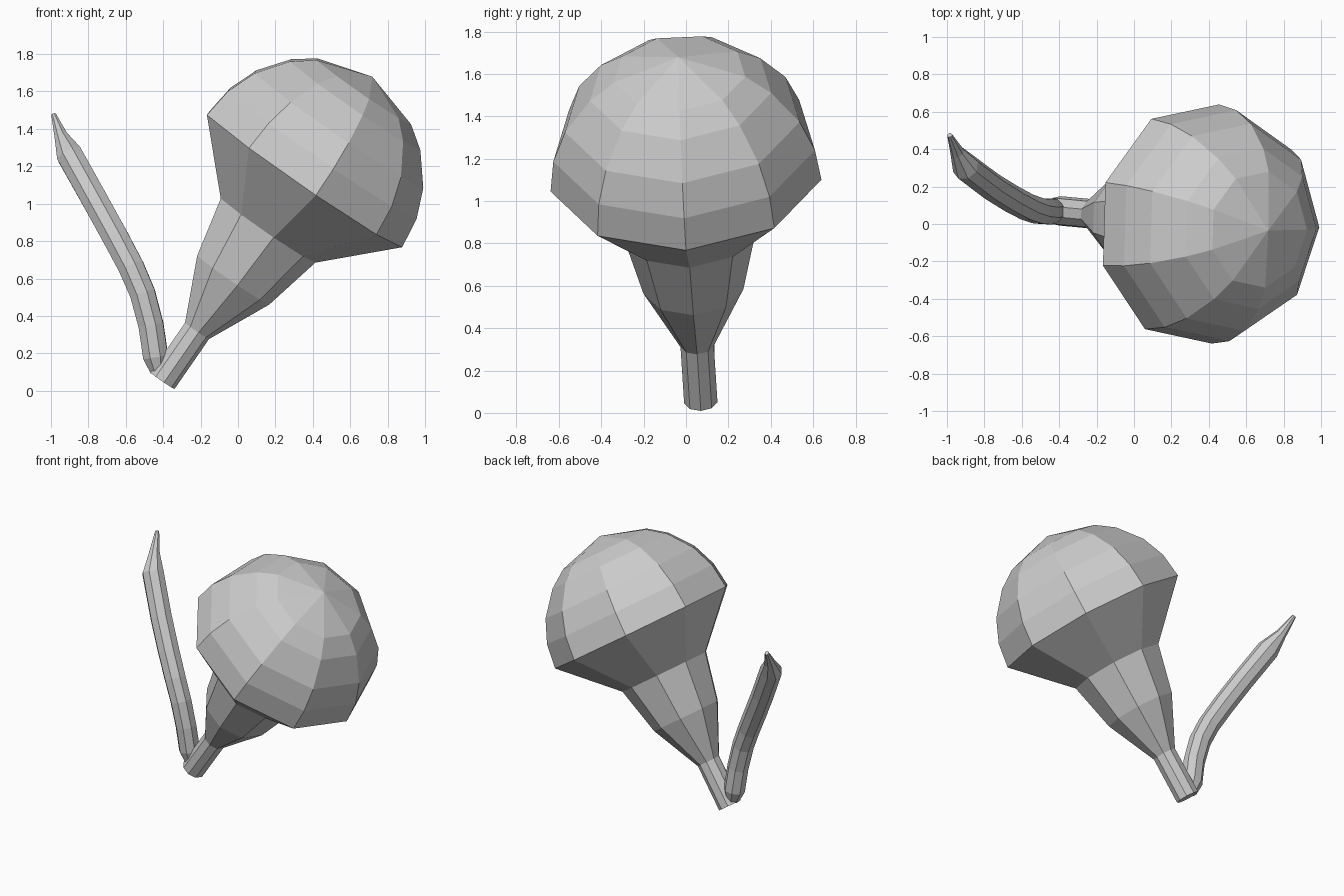
import bpy, bmesh, math
from mathutils import Vector

cube = bpy.data.objects.get("Cube")
if cube:
    bpy.data.objects.remove(cube, do_unlink=True)

grey = bpy.data.materials.new("plain grey")
grey.use_nodes = True
GREY = (0.6, 0.6, 0.6, 1)
grey.diffuse_color = GREY
grey.node_tree.nodes["Principled BSDF"].inputs["Base Color"].default_value = GREY


def loft(name, rings, sides, ref):
    """Skin rings of (centre, axis, radius); a radius of zero makes a point."""
    bm = bmesh.new()
    loops = []
    for centre, axis, radius in rings:
        u = (ref - axis * ref.dot(axis)).normalized()
        v = axis.cross(u)
        if radius == 0:
            loops.append([bm.verts.new(centre)])
            continue
        angles = [math.tau * i / sides for i in range(sides)]
        loops.append([bm.verts.new(centre + radius * (u * math.cos(a) + v * math.sin(a)))
                      for a in angles])
    for low, high in zip(loops, loops[1:]):
        for i in range(sides):
            j = (i + 1) % sides
            if len(high) == 1:
                bm.faces.new((low[i], low[j], high[0]))
            else:
                bm.faces.new((low[i], low[j], high[j], high[i]))
    for end in (loops[0], loops[-1]):
        if len(end) > 1:
            bm.faces.new(end)
    bmesh.ops.recalc_face_normals(bm, faces=bm.faces)
    mesh = bpy.data.meshes.new(name)
    bm.to_mesh(mesh)
    bm.free()
    mesh.materials.append(grey)
    obj = bpy.data.objects.new(name, mesh)
    bpy.context.collection.objects.link(obj)
    return obj


# Tilted bulb: stem, flaring neck and faceted dome along one axis
base = Vector((-0.405, 0.07, 0.055))
rim = Vector((0.343, 0, 1.137))
axis = (rim - base).normalized()
length = (rim - base).length
R = 0.65
profile = [(0, 0.08), (0.325, 0.08), (0.66, 0.24), (0.985, 0.315)]
for deg in (0, 15, 30, 48, 61):
    a = math.radians(deg)
    profile.append((length + R * math.sin(a), R * math.cos(a)))
profile.append((length + 0.66, 0))
loft("bulb_and_stem", [(base + axis * h, axis, r) for h, r in profile], 9,
     Vector((0.823, 0, -0.568)))

# Curved leaf rising from the foot of the stem
path = [((-0.425, 0.07, 0.10), 0.045), ((-0.44, 0.07, 0.18), 0.072),
        ((-0.465, 0.065, 0.35), 0.072), ((-0.51, 0.07, 0.52), 0.073),
        ((-0.57, 0.09, 0.66), 0.074), ((-0.655, 0.135, 0.82), 0.075),
        ((-0.76, 0.20, 1.01), 0.075), ((-0.90, 0.305, 1.26), 0.075),
        ((-0.945, 0.385, 1.36), 0.038), ((-0.985, 0.475, 1.475), 0.014)]
points = [Vector(p) for p, r in path]
rings = []
for i, (p, r) in enumerate(path):
    tangent = points[min(i + 1, len(points) - 1)] - points[max(i - 1, 0)]
    rings.append((points[i], tangent.normalized(), r))
loft("leaf", rings, 8, Vector((0.8, -0.4, 0.4)))
